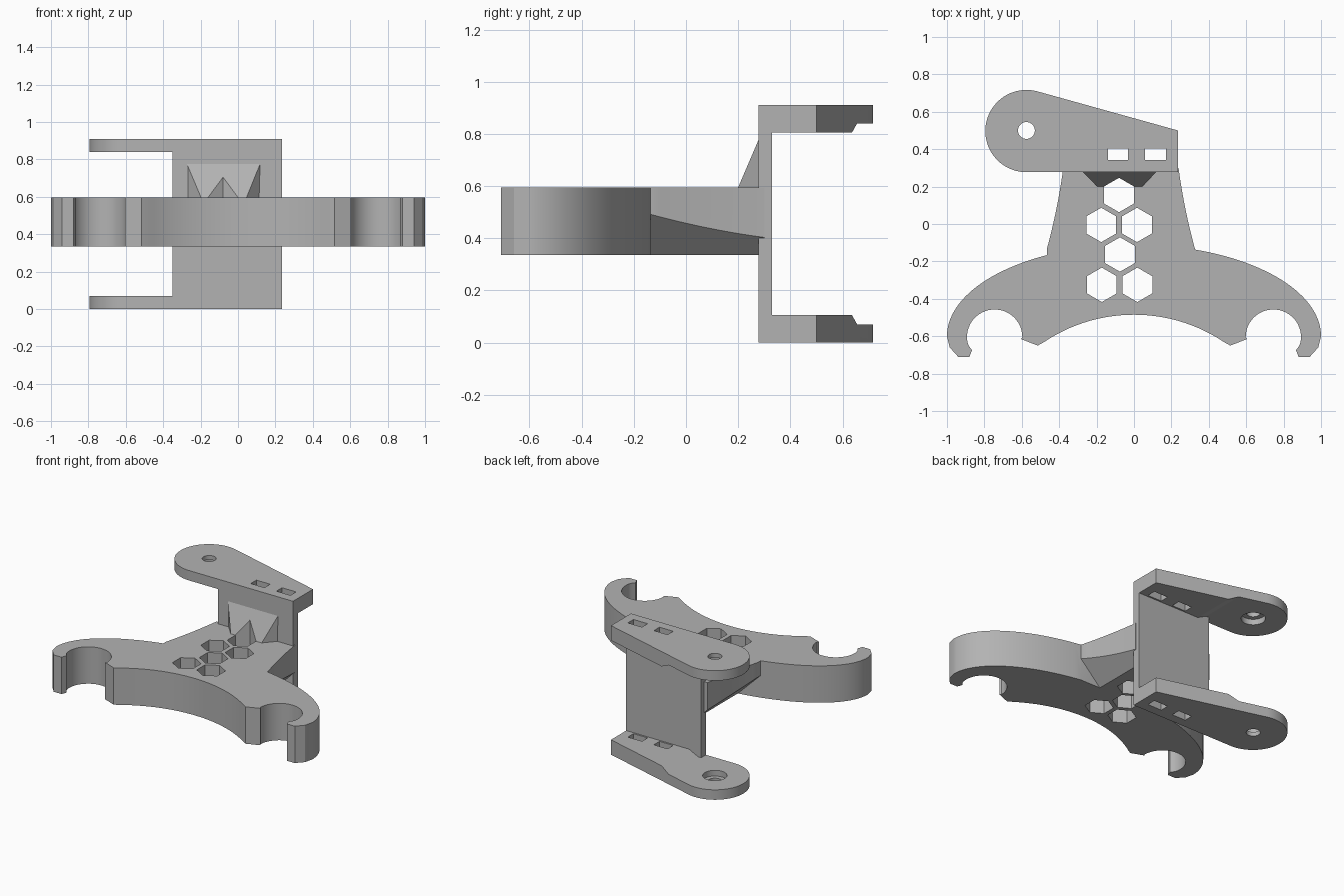
import bpy, bmesh
from math import sin, cos, pi, radians, acos

if "Cube" in bpy.data.objects:
    bpy.data.objects.remove(bpy.data.objects["Cube"], do_unlink=True)

GREY = (0.45, 0.45, 0.45, 1)
mat = bpy.data.materials.new("matte grey")
mat.use_nodes = True
mat.diffuse_color = GREY
mat.node_tree.nodes["Principled BSDF"].inputs["Base Color"].default_value = GREY

HEIGHT = 0.91
LOW, HIGH = 0.335, 0.595      # cradle plate heights
MID_X = -0.07                 # centre line of neck


def loft(name, rings):
    """Solid skinned through rings that have equal point counts."""
    bm = bmesh.new()
    loops = [[bm.verts.new(p) for p in ring] for ring in rings]
    n = len(loops[0])
    for a, b in zip(loops, loops[1:]):
        for i in range(n):
            j = (i + 1) % n
            bm.faces.new((a[i], a[j], b[j], b[i]))
    bm.faces.new(loops[0])
    bm.faces.new(loops[-1])
    bmesh.ops.recalc_face_normals(bm, faces=bm.faces)
    mesh = bpy.data.meshes.new(name)
    bm.to_mesh(mesh)
    bm.free()
    mesh.materials.append(mat)
    obj = bpy.data.objects.new(name, mesh)
    bpy.context.collection.objects.link(obj)
    return obj


def prism(name, pts, z0, z1):
    return loft(name, [[(x, y, z) for x, y in pts] for z in (z0, z1)])


def arc(cx, cy, rx, ry, a0, a1, n):
    return [(cx + rx * cos(radians(a0 + (a1 - a0) * i / n)),
             cy + ry * sin(radians(a0 + (a1 - a0) * i / n))) for i in range(n + 1)]


def disc(cx, cy, r, n, start=0):
    return arc(cx, cy, r, r, start, start + 360, n)[:-1]


def rect(x0, x1, y0, y1):
    return [(x0, y0), (x1, y0), (x1, y1), (x0, y1)]


def combine(obj, other, operation):
    """Apply a boolean and remove the second object."""
    mod = obj.modifiers.new("bool", "BOOLEAN")
    mod.operation, mod.solver, mod.object = operation, "EXACT", other
    dg = bpy.context.evaluated_depsgraph_get()
    mesh = bpy.data.meshes.new_from_object(obj.evaluated_get(dg))
    obj.modifiers.clear()
    obj.data = mesh
    bpy.data.objects.remove(other, do_unlink=True)


# Cradle plate: outer ellipse, hooked tips, round sockets, central arc
half = arc(0, -0.6, 1, 0.49, 71, 0, 28)
half += [(0.985, -0.66), (0.94, -0.71), (0.88, -0.71), (0.866, -0.675), (0.884, -0.65)]
half += arc(0.745, -0.605, 0.148, 0.148, -10, 180, 24)
half += [(0.605, -0.615), (0.515, -0.65)]
sweep = 36.5
valley = arc(0, -1.35, 0.865, 0.865, 90 - sweep, 90 + sweep, 28)[1:-1]
left_half = [(-x, y) for x, y in reversed(half)]
cradle = prism("cradle_plate", half + valley + left_half, LOW, HIGH)

# Flared neck with 45 degree chamfers underneath
rings = []
for i in range(13):
    t = i / 12
    y = -0.134 + 0.434 * t
    w = 0.396 - 0.118 * t + 0.03 * t * t
    zc = LOW + w - 0.24
    side = [(w, HIGH), (w, zc), (0.24, LOW)]
    section = side + [(-x, z) for x, z in reversed(side)]
    rings.append([(MID_X + x, y, z) for x, z in section])
# Root of the neck runs a little way into the cradle
root = [(MID_X + x, -0.3, z) for x, z in
        [(0.396, HIGH), (0.396, 0.491), (0.24, LOW), (-0.24, LOW), (-0.396, 0.491), (-0.396, HIGH)]]
combine(cradle, loft("neck", [root] + rings), "UNION")

# Sloped gusset between neck and bracket wall
sink = HIGH - 0.05
gusset = loft("gusset", [
    [(-0.275, 0.29, sink), (-0.275, 0.29, HIGH), (-0.275, 0.277, HIGH + 0.18), (-0.275, 0.29, HIGH + 0.18)],
    [(0.12, 0.29, sink), (0.12, 0.29, HIGH), (0.12, 0.277, HIGH + 0.18), (0.12, 0.29, HIGH + 0.18)]])
bpy.data.objects.remove(gusset, do_unlink=True)


def gusset_ring(z, x0, x1, front):
    return [(-0.275, 0.285, z), (x0, front, z), (x1, front, z), (0.12, 0.285, z)]


gusset = loft("gusset", [gusset_ring(sink, -0.197, 0.045, 0.2),
                         gusset_ring(HIGH, -0.197, 0.045, 0.2),
                         gusset_ring(HIGH + 0.18, -0.273, 0.118, 0.277)])
combine(cradle, gusset, "UNION")

# Honeycomb lightening holes
for x, y in [(-0.175, -0.005), (0.016, -0.005), (-0.075, -0.163),
             (-0.172, -0.325), (0.018, -0.325), (-0.08, 0.155)]:
    combine(cradle, prism("hex_cutter", disc(x, y, 0.092, 6, 30), 0.2, 0.85), "DIFFERENCE")

# Bracket wall
FRONT, PIVOT_X, R = 0.277, -0.575, 0.22
PIVOT_Y = FRONT + R
wall = prism("bracket_wall", rect(-0.35, 0.235, FRONT, 0.33), 0, HEIGHT)

# Two mirrored lugs with thinned pivot ends, counterbored holes and strap slots
tangent = 90 - 15.8
outline = [(0.235, FRONT), (0.235, 0.5)] + arc(PIVOT_X, PIVOT_Y, R, R, tangent, 270, 40)
for flip in (False, True):
    def h(depth):
        return depth if flip else HEIGHT - depth

    lug = prism("lug", outline, h(0), h(0.105))
    relief = [(-1, 0.07), (-0.325, 0.07), (-0.255, 0.105), (-0.255, 0.2), (-1, 0.2)]
    combine(lug, loft("relief_cutter", [[(x, y, h(d)) for x, d in relief] for y in (0, 1)]), "DIFFERENCE")
    cutters = [prism("hole_cutter", disc(PIVOT_X, 0.5, 0.045, 32), h(-0.1), h(0.2)),
               prism("bore_cutter", disc(PIVOT_X, 0.5, 0.078, 32), h(0.03), h(0.2))]
    cutters += [prism("slot_cutter", rect(x0, x1, 0.342, 0.405), h(-0.1), h(0.2))
                for x0, x1 in ((-0.14, -0.033), (0.06, 0.17))]
    for cutter in cutters:
        combine(lug, cutter, "DIFFERENCE")
    combine(wall, lug, "UNION")
wall.name = "clevis_bracket"

# Smooth the curved walls, keep hard edges
for obj in (cradle, wall):
    bpy.ops.object.select_all(action="DESELECT")
    obj.select_set(True)
    bpy.context.view_layer.objects.active = obj
    bpy.ops.object.shade_smooth_by_angle(angle=radians(25))
